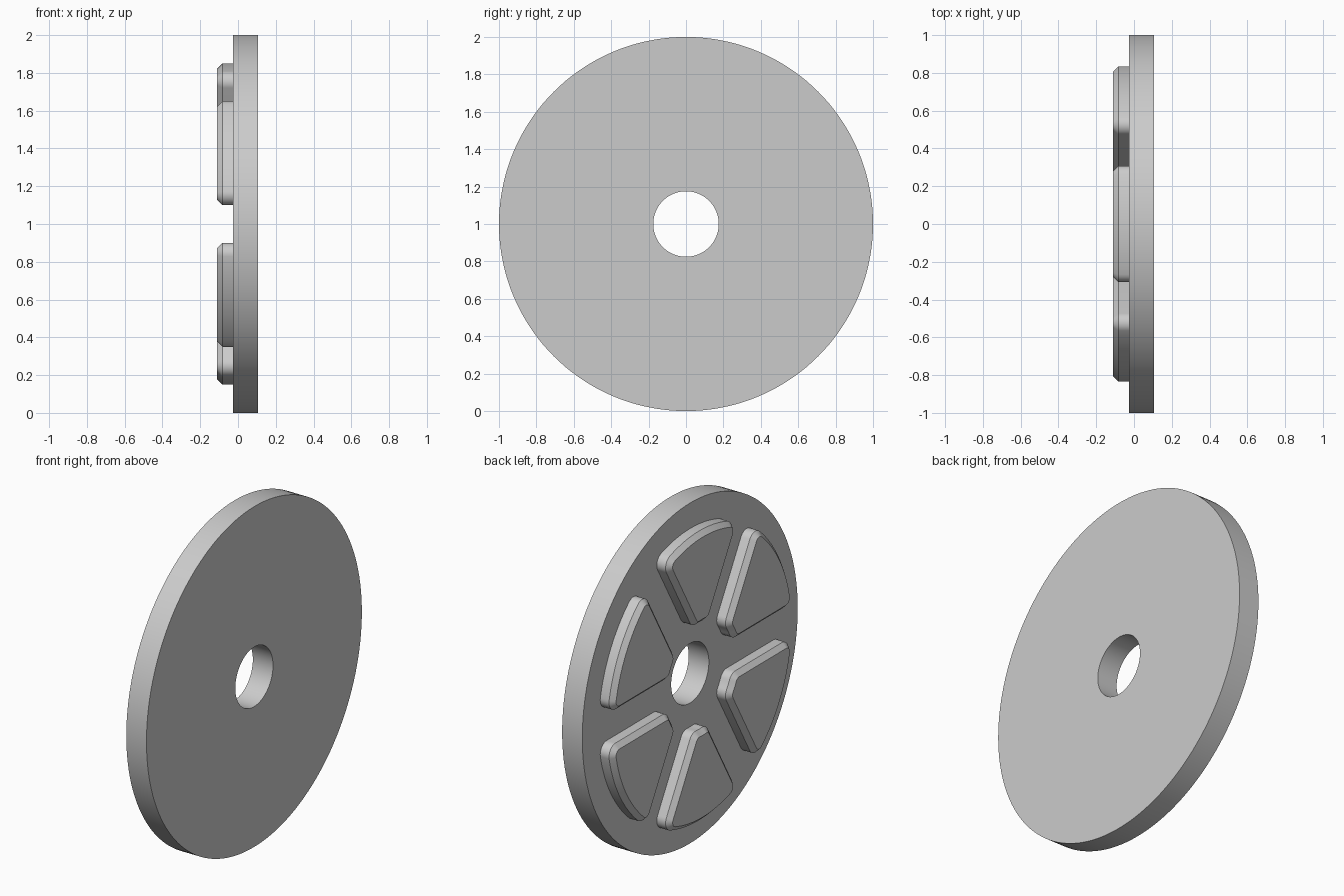
import bpy, bmesh
from math import sin, cos, asin, radians, pi

cube = bpy.data.objects.get("Cube")
if cube:
    bpy.data.objects.remove(cube, do_unlink=True)

grey = bpy.data.materials.new("light_grey")
grey.use_nodes = True
COLOUR = (0.6, 0.6, 0.6, 1)
grey.diffuse_color = COLOUR
grey.node_tree.nodes["Principled BSDF"].inputs["Base Color"].default_value = COLOUR

AXIS_Z = 1.0                        # height of the wheel axis, which runs along x
BACK, FACE, PAD_TOP = 0.105, -0.026, -0.11
CHAMFER = 0.027


def loft(name, rings, closed):
    """Join (x, outline) rings; closed loops back to the first, else caps the ends."""
    bm = bmesh.new()
    loops = [[bm.verts.new((x, y, AXIS_Z + z)) for y, z in pts] for x, pts in rings]
    n = len(loops[0])
    pairs = list(zip(loops, loops[1:])) + ([(loops[-1], loops[0])] if closed else [])
    for a, b in pairs:
        for i in range(n):
            j = (i + 1) % n
            bm.faces.new((a[i], a[j], b[j], b[i]))
    if not closed:
        bm.faces.new(loops[0])
        bm.faces.new(loops[-1])
    bmesh.ops.recalc_face_normals(bm, faces=bm.faces)
    mesh = bpy.data.meshes.new(name)
    bm.to_mesh(mesh)
    bm.free()
    mesh.materials.append(grey)
    ob = bpy.data.objects.new(name, mesh)
    bpy.context.collection.objects.link(ob)
    bpy.ops.object.select_all(action='DESELECT')
    ob.select_set(True)
    bpy.context.view_layer.objects.active = ob
    bpy.ops.object.shade_smooth_by_angle(angle=radians(30))
    return ob


def arc(cy, cz, r, a0, a1, steps):
    return [(cy + r * cos(a0 + (a1 - a0) * i / steps),
             cz + r * sin(a0 + (a1 - a0) * i / steps)) for i in range(steps + 1)]


def pad_outline(inset, turn):
    """Rounded 60 degree sector with parallel gaps, shrunk by inset."""
    gap, r = 0.1 + inset, 0.06 - inset
    r_out, r_in = 0.85 - inset, 0.315 + inset
    half = radians(30)
    t_out = half - asin((gap + r) / (r_out - r))
    t_in = half - asin((gap + r) / (r_in + r))
    side = half + pi / 2            # outward normal of the straight side
    # upper half from the outer middle to the inner middle
    pts = arc(0, 0, r_out, 0, t_out, 8)
    pts += arc((r_out - r) * cos(t_out), (r_out - r) * sin(t_out), r, t_out, side, 10)[1:]
    pts += arc((r_in + r) * cos(t_in), (r_in + r) * sin(t_in), r, side, t_in + pi, 8)
    pts += arc(0, 0, r_in, t_in, 0, 3)[1:]
    # mirror for the lower half
    pts += [(y, -z) for y, z in pts[-2:0:-1]]
    c, s = cos(turn), sin(turn)
    return [(y * c - z * s, y * s + z * c) for y, z in pts]


# Disc with a central bore
outer, bore = [arc(0, 0, r, 0, 2 * pi, 144)[:-1] for r in (1.0, 0.175)]
loft("disc", [(FACE, outer), (BACK, outer), (BACK, bore), (FACE, bore)], True)

# Six raised, chamfered pads around the bore
for k in range(6):
    turn = radians(30 + 60 * k)
    base, top = pad_outline(0, turn), pad_outline(CHAMFER, turn)
    loft(f"raised_pad_{k + 1}",
         [(FACE + 0.004, base), (PAD_TOP + CHAMFER, base), (PAD_TOP, top)], False)
